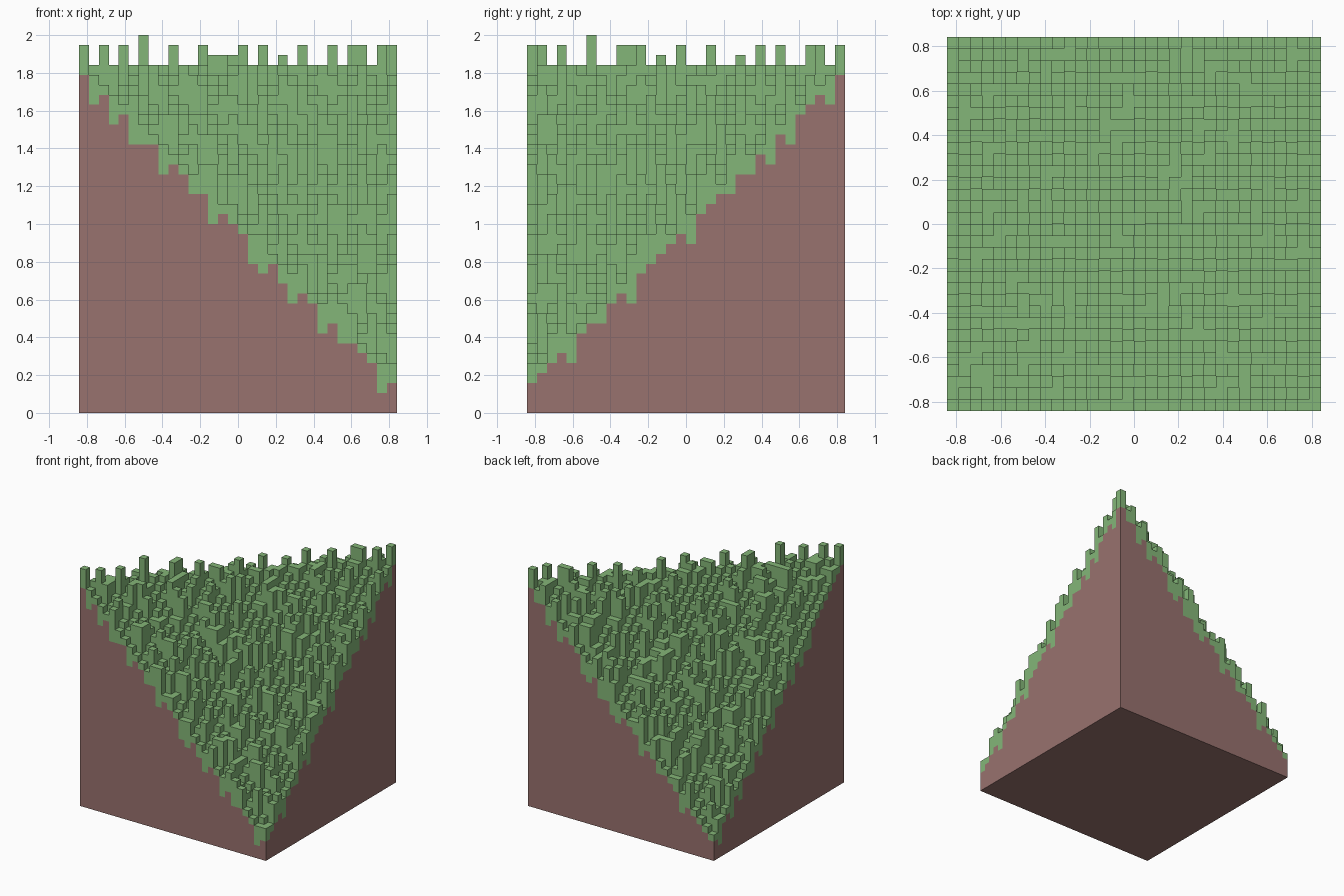
import bpy
import bmesh
import random

cube = bpy.data.objects.get("Cube")
if cube:
    bpy.data.objects.remove(cube, do_unlink=True)

random.seed(7)
N = 32            # cells per side
U = 2 / 38        # size of one cell
RIDGE = 35        # ground height along the diagonal ridge, in cells


def material(name, rgb):
    m = bpy.data.materials.new(name)
    m.use_nodes = True
    m.diffuse_color = (*rgb, 1)
    bsdf = m.node_tree.nodes["Principled BSDF"]
    bsdf.inputs["Base Color"].default_value = (*rgb, 1)
    bsdf.inputs["Roughness"].default_value = 0.9
    return m


green = material("grass_green", (0.231, 0.468, 0.188))
brown = material("earth_brown", (0.314, 0.168, 0.156))

# Tufts along the ridge: extra height by cell
ridge_tufts = {(i, i): 2 for i in (0, 9, 18, 25, 28, 31)}
ridge_tufts.update({c: 3 for c in ((6, 6), (2, 1), (4, 3), (9, 10), (12, 11), (16, 15),
                                   (22, 23), (27, 28), (30, 29))})
ridge_tufts.update({(13, 13): 1, (14, 13): 2, (15, 15): 1, (20, 21): 2})

# How far the grass hangs below its first layer on the front and right walls
front_hang = "02020210200102000220120020100020"
right_hang = "00002001002000002000101020200020"


def tuft(i, j):
    extra = random.choices((0, 1, 2, 3), (60, 9, 18, 13))[0]
    d = abs(i - j)
    if d <= 2:
        extra = ridge_tufts.get((i, j), min(extra, d))
    return extra


def hang(i, j):
    if j == 0:
        return int(front_hang[i])
    if i == N - 1:
        return int(right_hang[j])
    return random.choices((0, 1, 2), (60, 15, 25))[0]


ground = [[RIDGE - abs(i - j) for j in range(N)] for i in range(N)]
top = [[ground[i][j] + tuft(i, j) for j in range(N)] for i in range(N)]
soil = [[ground[i][j] - 1 - hang(i, j) for j in range(N)] for i in range(N)]


def quad(bm, points):
    bm.faces.new([bm.verts.new(((x - N / 2) * U, (y - N / 2) * U, z * U)) for x, y, z in points])


def wall(bm, a, b, low, high):
    """Upright face over the ground line a-b, facing right of that line."""
    quad(bm, [(*a, low), (*b, low), (*b, high), (*a, high)])


def finish(bm, name, mat):
    bmesh.ops.remove_doubles(bm, verts=bm.verts, dist=U * 0.01)
    mesh = bpy.data.meshes.new(name)
    bm.to_mesh(mesh)
    bm.free()
    mesh.materials.append(mat)
    obj = bpy.data.objects.new(name, mesh)
    bpy.context.collection.objects.link(obj)


grass, earth = bmesh.new(), bmesh.new()

for i in range(N):
    for j in range(N):
        h = top[i][j]
        corners = [(i, j), (i + 1, j), (i + 1, j + 1), (i, j + 1)]
        # Grass tops
        quad(grass, [(*c, h) for c in corners])
        # Walls towards the front, right, back and left neighbours
        for k, (di, dj) in enumerate(((0, -1), (1, 0), (0, 1), (-1, 0))):
            a, b = corners[k], corners[(k + 1) % 4]
            ni, nj = i + di, j + dj
            if 0 <= ni < N and 0 <= nj < N:
                if top[ni][nj] < h:
                    wall(grass, a, b, top[ni][nj], h)
            else:
                wall(grass, a, b, soil[i][j], h)
                wall(earth, a, b, 0, soil[i][j])

# Underside
quad(earth, [(0, 0, 0), (0, N, 0), (N, N, 0), (N, 0, 0)])

finish(grass, "grass_cover", green)
finish(earth, "earth_block", brown)
